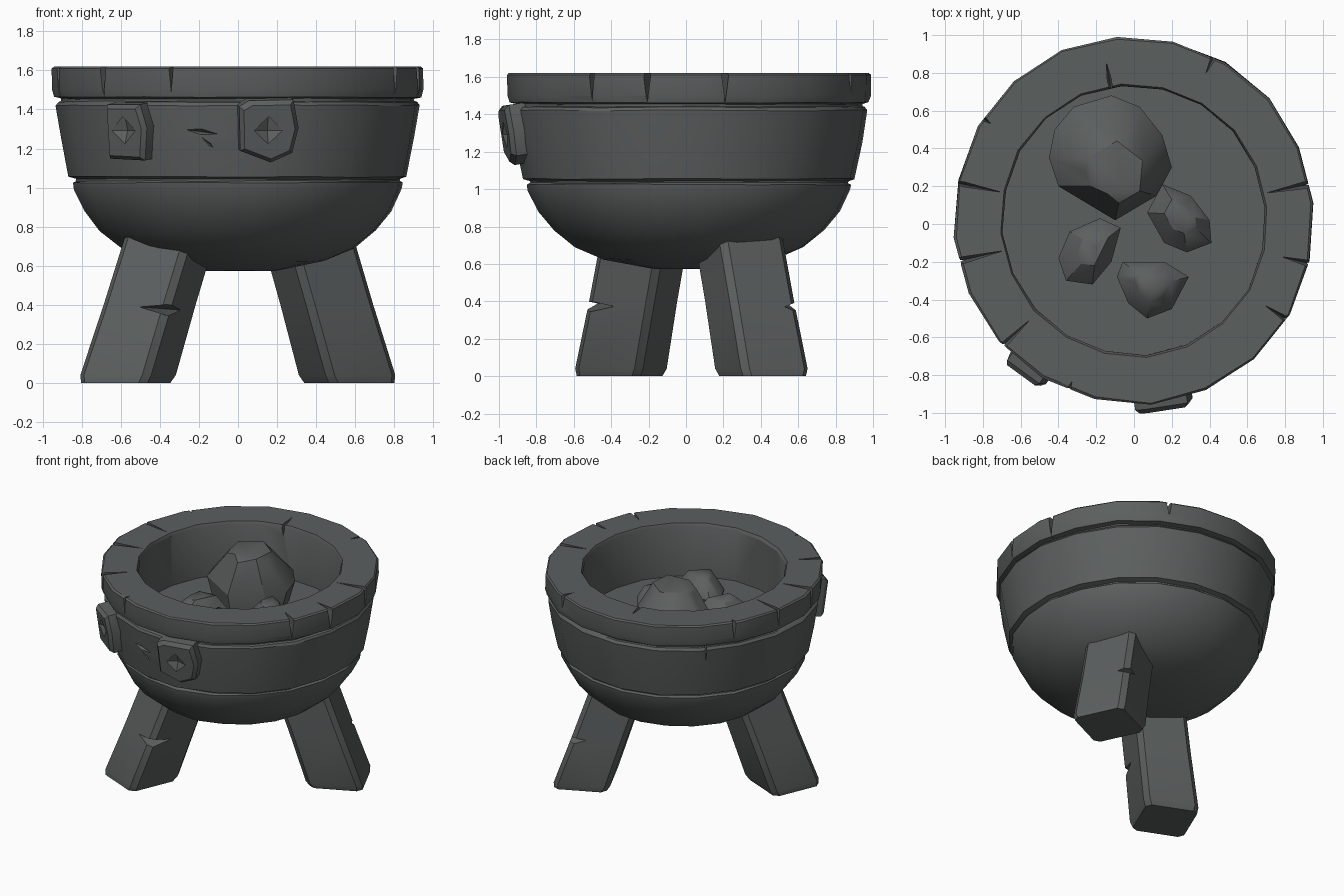
import bpy, bmesh, math, random
from mathutils import Matrix, Vector

if "Cube" in bpy.data.objects:
    bpy.data.objects.remove(bpy.data.objects["Cube"])

random.seed(4)
CY = 0.02            # bowl centre in y
SEG = 20
stone = bpy.data.materials.new("dark grey stone")
stone.diffuse_color = (0.105, 0.115, 0.113, 1)
stone.use_nodes = True
stone.node_tree.nodes["Principled BSDF"].inputs["Base Color"].default_value = stone.diffuse_color


def make(name, bm):
    bmesh.ops.recalc_face_normals(bm, faces=bm.faces)
    me = bpy.data.meshes.new(name)
    bm.to_mesh(me)
    bm.free()
    ob = bpy.data.objects.new(name, me)
    me.materials.append(stone)
    bpy.context.collection.objects.link(ob)
    return ob


def hull(name, pts):
    bm = bmesh.new()
    vs = [bm.verts.new(p) for p in pts]
    res = bmesh.ops.convex_hull(bm, input=vs)
    junk = [v for v in bm.verts if not v.link_faces]
    bmesh.ops.delete(bm, geom=junk, context='VERTS')
    return make(name, bm)


def activate(ob):
    bpy.ops.object.select_all(action='DESELECT')
    ob.select_set(True)
    bpy.context.view_layer.objects.active = ob


def cut(ob, centre, half, turn=0.0, roll=0.0):
    """Chip a diamond-shaped notch out of a part."""
    m = Matrix.Translation(centre) @ Matrix.Rotation(turn, 4, 'Z') @ Matrix.Rotation(roll, 4, 'Y')
    pts = []
    for i in range(3):
        for s in (-1, 1):
            v = Vector((0, 0, 0))
            v[i] = s * half[i]
            pts.append(m @ v)
    c = hull("cutter", pts)
    c.hide_render = True
    mod = ob.modifiers.new("chip", 'BOOLEAN')
    mod.operation, mod.solver, mod.object = 'DIFFERENCE', 'EXACT', c
    activate(ob)
    bpy.ops.object.modifier_apply(modifier=mod.name)
    bpy.data.objects.remove(c)


def smooth(ob):
    activate(ob)
    bpy.ops.object.shade_smooth_by_angle(angle=math.radians(30))


def stack(name, rings):
    """Skin closed rings of equal length and cap the ends."""
    bm = bmesh.new()
    rows = [[bm.verts.new(p) for p in r] for r in rings]
    n = len(rows[0])
    for a, b in zip(rows, rows[1:]):
        for i in range(n):
            j = (i + 1) % n
            bm.faces.new((a[i], a[j], b[j], b[i]))
    bm.faces.new(rows[0])
    bm.faces.new(rows[-1])
    return make(name, bm)


# bowl with grooved band, heavy rim and flat inner floor
profile = [(.2, .575), (.45, .625), (.6, .69), (.71, .78), (.79, .88), (.845, .99),
           (.85, 1.025), (.835, 1.033), (.835, 1.043), (.87, 1.055), (.91, 1.25),
           (.937, 1.42), (.925, 1.437), (.91, 1.442), (.91, 1.455), (.945, 1.463),
           (.956, 1.5), (.956, 1.61), (.946, 1.62), (.71, 1.62), (.70, 1.6), (.70, 1.22)]
wobble = [random.uniform(-.008, .008) for _ in range(SEG)]
rings = []
for r, z in profile:
    ring = []
    for i in range(SEG):
        a = 2 * math.pi * (i + .3) / SEG
        rr = r * (1 + wobble[i] + random.uniform(-.003, .003))
        ring.append((rr * math.cos(a), CY + 1.02 * rr * math.sin(a),
                     z + (random.uniform(-.003, .003) if z < 1.6 else 0)))
    rings.append(ring)
bowl = stack("bowl", rings)

# cracks across the rim: (x, y of centre, half length, half width, half height)
for x, y, l, w, h in [(.43, .90, .14, .02, .10), (-.13, .76, .13, .015, .08),
                      (-.90, .21, .24, .015, .12), (-.90, -.19, .24, .02, .15),
                      (-.69, -.64, .22, .018, .14), (.93, -.21, .17, .02, .15),
                      (.80, -.50, .15, .016, .13), (.90, .205, .23, .02, .15),
                      (-.35, -.89, .07, .014, .16), (-.80, .56, .06, .015, .12)]:
    cut(bowl, (x, y, 1.60), (l, w, h), math.atan2(y - CY, x))
# gash on the front band and chips under it
cut(bowl, (-.19, -.905, 1.285), (.18, .05, .022), -.2, .13)
cut(bowl, (-.15, -.91, 1.22), (.09, .045, .02), -.2, .75)
cut(bowl, (-.20, -.825, .97), (.2, .02, .012), -.22)
cut(bowl, (.82, .30, .96), (.02, .14, .012), .3)
cut(bowl, (-.64, .68, 1.41), (.04, .014, .09), math.atan2(.66, -.64))
smooth(bowl)


# two splayed square legs on a diagonal
def leg(name, foot, top, turn, notch, notch_half):
    def ring(c, z, s):
        k = .035
        pts = [(s, s - k), (s - k, s), (k - s, s), (-s, s - k),
               (-s, k - s), (k - s, -s), (s - k, -s), (s, k - s)]
        m = Matrix.Translation((c[0], c[1], z)) @ Matrix.Rotation(math.radians(turn), 4, 'Z')
        return [m @ Vector((x, y, 0)) for x, y in pts]
    f, t = Vector(foot), Vector(top)
    ob = stack(name, [ring(f, 0, .185), ring(f.lerp(t, .05), .04, .197),
                      ring(f.lerp(t, .5), .4, .19), ring(t, .8, .188)])
    cut(ob, notch, notch_half, math.radians(turn), .1)
    smooth(ob)


leg("front_left_leg", (-.575, -.355), (-.33, -.21), -23, (-.33, -.53, .37), (.2, .17, .035))
leg("back_right_leg", (.57, .41), (.34, .27), 25, (.56, .60, .37), (.12, .08, .03))


# bolted plates on the front band
def plate(name, azimuth, outline):
    a = math.radians(azimuth)
    m = (Matrix.Translation((.95 * math.sin(a), CY - .955 * math.cos(a), 1.29))
         @ Matrix.Rotation(a, 4, 'Z') @ Matrix.Rotation(.15, 4, 'X'))
    ob = stack(name, [[m @ Vector((x * s, d, z * s)) for x, z in outline]
                      for s, d in [(1, .09), (1, -.02), (.86, -.045)]])
    cut(ob, m @ Vector((0, -.045, .01)), (.075, .035, .1), a)
    smooth(ob)


plate("left_plate", -36, [(-.11, .14), (.10, .14), (.13, .02), (.10, -.15), (-.12, -.14)])
plate("right_plate", 9, [(-.15, .13), (-.10, .16), (.13, .165), (.16, .02),
                         (.13, -.11), (.02, -.16), (-.14, -.10)])


# coals on the floor of the bowl
def coal(name, outline, peak, h):
    pts = []
    for s, z in [(.85, 1.20), (1, 1.22 + .35 * h), (.5, 1.22 + .9 * h)]:
        for i, (x, y) in enumerate(outline):
            px, py = peak
            pts.append((px + (x - px) * s, py + (y - py) * s,
                        z + (.08 * h if i % 2 and s < .6 else 0)))
    pts.append((*peak, 1.22 + h))
    smooth(hull(name, pts))


coal("large_coal", [(-.45, .35), (-.42, .5), (-.32, .62), (-.12, .68), (.03, .62), (.15, .47),
                    (.2, .3), (.12, .15), (-.1, .02), (-.22, .12), (-.4, .2)], (-.06, .2), .4)
coal("left_coal", [(-.4, -.18), (-.34, -.04), (-.18, .03), (-.07, -.02), (-.12, -.2),
                   (-.22, -.32), (-.36, -.3)], (-.2, -.12), .17)
coal("right_coal", [(.07, .06), (.15, .21), (.3, .15), (.4, .02), (.41, -.1), (.28, -.15),
                    (.16, -.1)], (.25, .05), .18)
coal("front_coal", [(-.09, -.28), (-.06, -.2), (.16, -.2), (.29, -.28), (.2, -.45),
                    (.07, -.5), (-.03, -.42)], (.1, -.33), .2)
